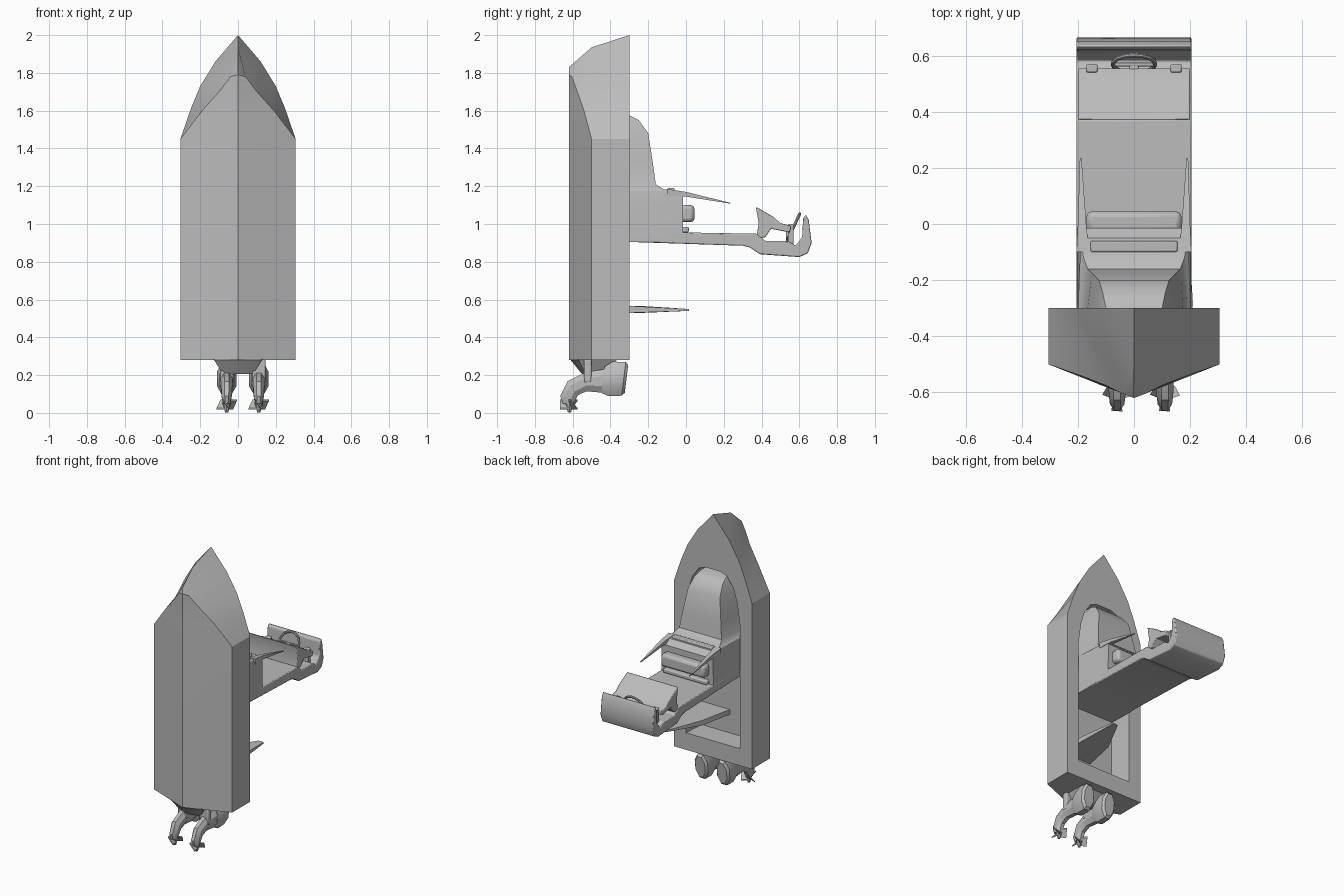
import bpy, bmesh, math
from mathutils import Vector

cube = bpy.data.objects.get("Cube")
if cube:
    bpy.data.objects.remove(cube)

grey = bpy.data.materials.new("plain_grey")
grey.use_nodes = True
COL = (0.5, 0.5, 0.5, 1)
grey.diffuse_color = COL
grey.node_tree.nodes["Principled BSDF"].inputs["Base Color"].default_value = COL


def finish(name, bm, bevel=0.0, angle=30):
    bmesh.ops.remove_doubles(bm, verts=bm.verts, dist=0.0005)
    bmesh.ops.recalc_face_normals(bm, faces=bm.faces)
    me = bpy.data.meshes.new(name)
    bm.to_mesh(me)
    bm.free()
    me.materials.append(grey)
    ob = bpy.data.objects.new(name, me)
    bpy.context.collection.objects.link(ob)
    if bevel:
        mod = ob.modifiers.new("soft_edges", 'BEVEL')
        mod.width = bevel
        mod.segments = 2
        mod.limit_method = 'ANGLE'
    bpy.ops.object.select_all(action='DESELECT')
    ob.select_set(True)
    bpy.context.view_layer.objects.active = ob
    bpy.ops.object.shade_smooth_by_angle(angle=math.radians(angle))
    return ob


def loft(bm, rows, caps=True):
    """Join closed rings of points with quads."""
    vs = [[bm.verts.new(p) for p in r] for r in rows]
    n = len(rows[0])
    for a, b in zip(vs, vs[1:]):
        for i in range(n):
            j = (i + 1) % n
            bm.faces.new((a[i], a[j], b[j], b[i]))
    if caps:
        bm.faces.new(vs[0])
        bm.faces.new(vs[-1])
    return vs


def side_profile(name, pts, x0, x1, bevel=0.0):
    """Extrude a (y, z) outline across x."""
    bm = bmesh.new()
    loft(bm, [[(x, y, z) for y, z in pts] for x in (x0, x1)])
    return finish(name, bm, bevel)


def box(name, lo, hi, bevel=0.0):
    pts = [(lo[1], lo[2]), (hi[1], lo[2]), (hi[1], hi[2]), (lo[1], hi[2])]
    return side_profile(name, pts, lo[0], hi[0], bevel)


# Hull: gunwale, chine, keel, inner rim and cockpit floor at each station
DECK, FLOOR = -0.30, -0.46
stations = [  # gunwale (w, z), chine (w, y, z), keel (y, z), inner rim (w, z)
    ((.305, .28), (.305, -.50, .28), (-.62, .28), (.21, .40)),
    ((.305, 1.45), (.305, -.50, 1.45), (-.62, 1.45), (.21, 1.28)),
    ((.25, 1.61), (.19, -.54, 1.60), (-.62, 1.60), (.19, 1.42)),
    ((.20, 1.73), (.10, -.575, 1.70), (-.62, 1.71), (.16, 1.52)),
    ((.12, 1.86), (.04, -.605, 1.78), (-.62, 1.79), (.11, 1.59)),
    ((0, 2.0), (0, -.50, 1.935), (-.62, 1.83), (.06, 1.61)),
]
rows = []
for (gw, gz), (cw, cy, cz), (ky, kz), (iw, iz) in stations:
    rows.append([(-gw, DECK, gz), (-cw, cy, cz), (0, ky, kz), (cw, cy, cz),
                 (gw, DECK, gz), (iw, DECK, iz), (iw * .95, FLOOR, iz),
                 (-iw * .95, FLOOR, iz), (-iw, DECK, iz)])
bm = bmesh.new()
v = loft(bm, rows, caps=False)
bm.faces.new(v[0][:5])                                      # transom
for r in (v[0], v[-1]):
    bm.faces.new((r[0], r[4], r[5], r[8]))                  # end decks
    bm.faces.new((r[5], r[6], r[7], r[8]))                  # cockpit ends
bmesh.ops.dissolve_degenerate(bm, dist=0.0005, edges=bm.edges)
finish("hull", bm, angle=25)

# Keel end and motor bracket under the transom
bm = bmesh.new()
loft(bm, [[(-w, y1, z), (0, y0, z), (w, y1, z), (w, y2, z), (-w, y2, z)]
          for w, y0, y1, y2, z in ((.13, -.615, -.57, -.36, .285),
                                   (.08, -.55, -.53, -.45, .205))])
finish("keel_end", bm)

# Console and sloping cabin front
bm = bmesh.new()
cabin = [(.905, -.015, .205, .205), (1.14, -.015, .20, .205), (1.175, -.05, .19, .205),
         (1.185, -.12, .18, .20), (1.21, -.16, .165, .195), (1.32, -.175, .15, .185),
         (1.48, -.20, .125, .155), (1.55, -.25, .11, .13), (1.575, -.30, .10, .11)]
loft(bm, [[(-wb, FLOOR, z), (-wt, y, z), (wt, y, z), (wb, FLOOR, z)]
          for z, y, wt, wb in cabin])
finish("cabin", bm)

# Dash ledge and cushions on the console
box("dash_ledge", (-.155, -.10, 1.17), (.155, -.06, 1.19), .006)
box("console_cushion", (-.17, -.03, 1.01), (.17, .045, 1.10), .02)
box("console_rail", (-.17, -.03, .955), (.17, .015, .985), .008)

# Tall tower panel ending in an upturned tray
side_profile("tower_panel", [
    (-.46, .905), (-.30, .905), (.30, .885), (.34, .875), (.39, .84), (.60, .825),
    (.645, .845), (.665, .90), (.65, 1.02), (.635, 1.05), (.62, 1.03), (.615, .93),
    (.58, .885), (.54, .91), (.42, .91), (.37, .95), (.30, .95), (0, .955), (-.46, .955)],
    -.205, .205, .006)

# Tower helm: sloping pod, wheel and knobs
side_profile("helm_pod", [
    (.37, 1.09), (.39, 1.08), (.46, 1.04), (.50, 1.005), (.555, .99), (.55, .955),
    (.45, .975), (.42, .93), (.37, .92), (.385, 1.0)], -.20, .20, .005)
bpy.ops.mesh.primitive_torus_add(major_segments=24, minor_segments=8, major_radius=.075,
                                 minor_radius=.008, location=(0, .57, .985),
                                 rotation=(math.radians(65), 0, 0))
wheel = bpy.context.object
wheel.name = "steering_wheel"
wheel.data.materials.append(grey)
bpy.ops.object.shade_smooth_by_angle()
box("wheel_spoke", (-.072, .562, .978), (.072, .576, .992), .003)
box("wheel_post", (-.018, .53, .90), (.018, .57, .99), .005)
for s, n in ((1, "left"), (-1, "right")):
    box("helm_lever_" + n, (s * .15 - .02, .54, .89), (s * .15 + .02, .57, 1.0), .006)

# Thin blades beside the console
for s, n in ((1, "left"), (-1, "right")):
    bm = bmesh.new()
    loft(bm, [[(s * a, y, z - t), (s * b, y, z - t), (s * b, y, z), (s * a, y, z)]
              for a, b, y, z, t in ((.16, .205, -.10, 1.185, .04),
                                    (.17, .20, 0, 1.17, .025),
                                    (.187, .193, .235, 1.112, .004))])
    finish("side_blade_" + n, bm)

# Loose thin seat in the stern cockpit
bm = bmesh.new()
loft(bm, [[(-.02, FLOOR, z0), (.20, FLOOR, z0), (.21, -.28, z0), (.19, .015, z1),
           (.15, .015, z1), (.03, -.22, z0)]
          for z0, z1 in ((.53, .54), (.565, .55))])
finish("stern_seat", bm)


# Twin outboard motors
def ring(x, y, z, w, d, tilt):
    """Octagonal ring facing along a tilted direction in the yz plane."""
    pts = []
    for i in range(8):
        a = math.pi * (i + .5) / 4
        u = math.sin(a) * d
        pts.append((x + math.cos(a) * w, y + u * math.cos(tilt), z + u * math.sin(tilt)))
    return pts


for x, n in ((-.06, "right"), (.11, "left")):
    # cowl
    bm = bmesh.new()
    loft(bm, [ring(x, y, z, w, d, 1.45) for y, z, w, d in (
        (-.315, .18, .040, .08), (-.33, .18, .054, .097),
        (-.40, .18, .056, .10), (-.44, .175, .042, .075))])
    finish("motor_cowl_" + n, bm)
    # leg bending down to the gearcase
    bm = bmesh.new()
    loft(bm, [ring(x, y, z, w, d, t) for y, z, w, d, t in (
        (-.42, .17, .04, .07, 1.5), (-.53, .165, .035, .055, 1.6),
        (-.60, .13, .032, .05, 2.2), (-.625, .08, .028, .045, 2.9),
        (-.625, .045, .02, .03, 3.0))])
    finish("motor_leg_" + n, bm)
    # clamp to the transom
    box("motor_clamp_" + n, (x - .035, -.54, .16), (x + .035, -.50, .285), .008)
    # propeller
    bm = bmesh.new()
    for k in range(3):
        a = k * math.tau / 3 + .5
        c = Vector((x, -.617, .045))
        d = Vector((math.cos(a), math.sin(a), 0))
        s = Vector((-d.y, d.x, 0))
        up = Vector((0, 0, .022))
        loft(bm, [[c + s * .012 - up + o, c - s * .012 + up + o,
                   c + d * .05 - s * .02 + up + o, c + d * .05 + s * .02 - up + o]
                  for o in (Vector((0, 0, -.004)), Vector((0, 0, .004)))])
    finish("propeller_" + n, bm)
    bpy.ops.mesh.primitive_cone_add(vertices=8, radius1=.008, radius2=.022, depth=.05,
                                    location=(x, -.617, .027))
    hub = bpy.context.object
    hub.name = "propeller_hub_" + n
    hub.data.materials.append(grey)
